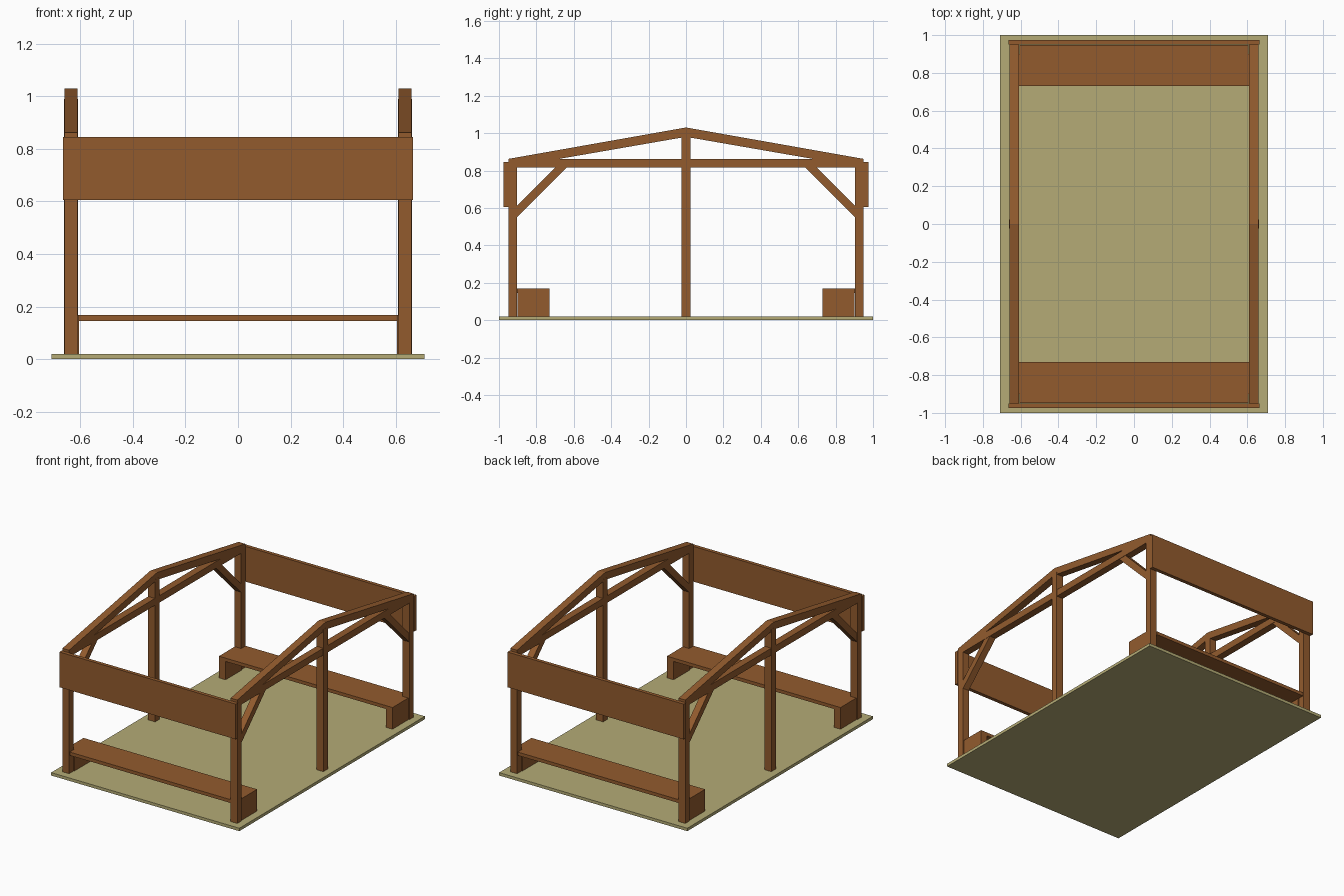
import bpy, bmesh
from mathutils import Vector

cube = bpy.data.objects.get("Cube")
if cube:
    bpy.data.objects.remove(cube, do_unlink=True)


def material(name, rgb):
    m = bpy.data.materials.new(name)
    m.use_nodes = True
    m.diffuse_color = (*rgb, 1)
    m.node_tree.nodes["Principled BSDF"].inputs["Base Color"].default_value = (*rgb, 1)
    return m


wood = material("brown wood", (0.29, 0.105, 0.027))
sand = material("sand floor", (0.46, 0.41, 0.18))


def prism(name, profile, lo, hi, mat=wood, axis="x"):
    """Extrude a flat outline (y,z along x, or x,y along z) from lo to hi."""
    bm = bmesh.new()
    place = (lambda a, b: (lo, a, b)) if axis == "x" else (lambda a, b: (a, b, lo))
    face = bm.faces.new([bm.verts.new(place(a, b)) for a, b in profile])
    out = bmesh.ops.extrude_face_region(bm, geom=[face])
    step = Vector((hi - lo, 0, 0)) if axis == "x" else Vector((0, 0, hi - lo))
    bmesh.ops.translate(bm, vec=step, verts=[v for v in out["geom"] if isinstance(v, bmesh.types.BMVert)])
    bmesh.ops.recalc_face_normals(bm, faces=bm.faces)
    mesh = bpy.data.meshes.new(name)
    bm.to_mesh(mesh)
    bm.free()
    mesh.materials.append(mat)
    obj = bpy.data.objects.new(name, mesh)
    bpy.context.collection.objects.link(obj)
    return obj


def rect(a0, a1, b0, b1):
    return [(a0, b0), (a1, b0), (a1, b1), (a0, b1)]


FLOOR = 0.02               # top of the floor slab
IN, OUT = 0.61, 0.66       # side frame thickness across x
POST_IN, POST_OUT = 0.904, 0.95
BEAM_LOW, BEAM_TOP = 0.815, 0.862
RIDGE = 1.03

prism("floor_slab", rect(-0.71, 0.71, -1, 1), 0, FLOOR, sand, "z")

# Side frames
for side, sx in (("left", 1), ("right", -1)):
    lo, hi = sorted((sx * IN, sx * OUT))
    prism(f"{side}_middle_post", rect(-0.024, 0.024, FLOOR, 0.99), lo - 0.001, hi + 0.001)
    prism(f"{side}_tie_beam", rect(-POST_OUT, POST_OUT, BEAM_LOW, BEAM_TOP), lo, hi)
    for end, sy in (("front", -1), ("back", 1)):
        def mirrored(pts):
            return [(sy * y, z) for y, z in pts]
        prism(f"{side}_{end}_post", mirrored(rect(POST_IN, POST_OUT, FLOOR, BEAM_LOW)), lo, hi)
        prism(f"{side}_{end}_rafter", mirrored([(0, RIDGE), (POST_OUT, BEAM_TOP),
              (POST_OUT, BEAM_LOW), (0, RIDGE - 0.05)]), lo, hi)
        prism(f"{side}_{end}_brace", mirrored([(POST_IN, 0.55), (POST_IN, 0.61),
              (0.70, BEAM_LOW), (0.638, BEAM_LOW)]), lo + 0.002, hi - 0.002)
        # Bench end panel
        prism(f"{side}_{end}_bench_leg", mirrored(rect(0.73, 0.90, FLOOR, 0.145)),
              *sorted((sx * 0.605, sx * 0.655)))

# Boards and bench seats across both ends
for end, sy in (("front", -1), ("back", 1)):
    prism(f"{end}_fascia_board", rect(*sorted((sy * POST_OUT, sy * 0.975)), 0.605, 0.845), -0.665, 0.665)
    # Seat is notched around the corner posts
    half = [(0.655, 0.73), (0.655, 0.90), (0.606, 0.90), (0.606, 0.948)]
    outline = half + [(-x, y) for x, y in reversed(half)]
    prism(f"{end}_bench_seat", [(x, sy * y) for x, y in outline], 0.145, 0.168, wood, "z")
